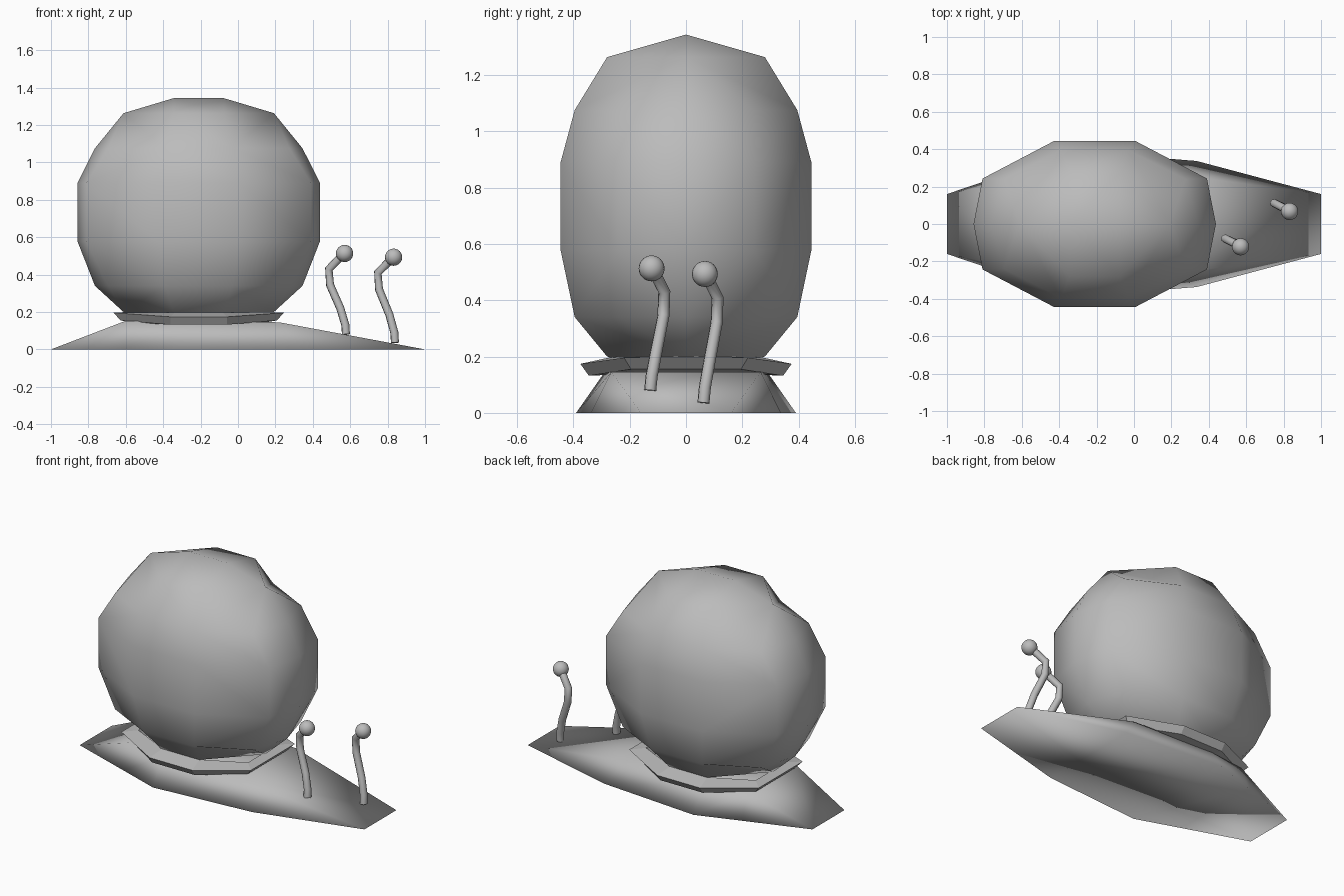
import bpy, bmesh
from mathutils import Vector

if "Cube" in bpy.data.objects:
    bpy.data.objects.remove(bpy.data.objects["Cube"])

grey = bpy.data.materials.new("plain_grey")
grey.diffuse_color = (0.5, 0.5, 0.5, 1)
grey.use_nodes = True
grey.node_tree.nodes["Principled BSDF"].inputs["Base Color"].default_value = grey.diffuse_color


def make_object(name, faces, smooth=True):
    """Weld a list of faces (each a list of points) into one object."""
    bm = bmesh.new()
    for pts in faces:
        bm.faces.new([bm.verts.new(p) for p in pts])
    bmesh.ops.remove_doubles(bm, verts=bm.verts, dist=0.0005)
    bmesh.ops.recalc_face_normals(bm, faces=bm.faces)
    for f in bm.faces:
        f.smooth = smooth
    me = bpy.data.meshes.new(name)
    bm.to_mesh(me)
    bm.free()
    me.materials.append(grey)
    ob = bpy.data.objects.new(name, me)
    bpy.context.collection.objects.link(ob)
    return ob


# Shell: one octant of points (x, y, level), mirrored to all sides
CX = -0.21
UPPER = {0: 0.89, 1: 1.075, 2: 1.263, 3: 1.343}
LOWER = {0: 0.577, 1: 0.34, 2: 0.2, 3: 0.125}
P = {"crown": (0.135, 0, 3), "crown_side": (0.135, 0.28, 2),
     "shoulder": (0.402, 0, 2), "rim_high": (0.555, 0, 1),
     "rim": (0.648, 0, 0), "rim_side": (0.60, 0.243, 0),
     "cheek": (0.485, 0.24, 1), "face_high": (0.18, 0.395, 1),
     "face": (0.215, 0.445, 0)}


def sp(key, sx, sy, levels):
    x, y, lv = P[key]
    return (CX + sx * x, sy * y, levels[lv])


shell = []
for sy in (1, -1):
    for levels in (UPPER, LOWER):
        for sx in (1, -1):
            for keys in (("crown", "shoulder", "crown_side"),
                         ("shoulder", "face_high", "crown_side"),
                         ("shoulder", "cheek", "face_high"),
                         ("shoulder", "rim_high", "cheek"),
                         ("rim_high", "rim", "rim_side", "cheek"),
                         ("face_high", "cheek", "rim_side", "face")):
                shell.append([sp(k, sx, sy, levels) for k in keys])
        # strips across the middle
        for a, b in (("crown", "crown_side"), ("crown_side", "face_high"),
                     ("face_high", "face")):
            shell.append([sp(a, -1, sy, levels), sp(a, 1, sy, levels),
                          sp(b, 1, sy, levels), sp(b, -1, sy, levels)])
    # upright band around the widest part
    band = [("rim", 1), ("rim_side", 1), ("face", 1),
            ("face", -1), ("rim_side", -1), ("rim", -1)]
    for (a, sa), (b, sb) in zip(band, band[1:]):
        shell.append([sp(a, sa, sy, LOWER), sp(b, sb, sy, LOWER),
                      sp(b, sb, sy, UPPER), sp(a, sa, sy, UPPER)])
make_object("shell", shell)

# Foot: closed wedge-ended body (ground x, half width, deck x, half width, z)
stations = [(-0.6, 0.296, -0.6, 0.24, 0.153),
            (-0.325, 0.39, -0.33, 0.285, 0.15),
            (0.335, 0.337, 0.22, 0.265, 0.145)]
sections = [[(gx, -gw, 0), (dx, -dw, z), (dx, dw, z), (gx, gw, 0)]
            for gx, gw, dx, dw, z in stations]
foot = []
for a, b in zip(sections, sections[1:]):
    for i in range(4):
        j = (i + 1) % 4
        foot.append([a[i], a[j], b[j], b[i]])
for s, x in ((sections[0], -1), (sections[-1], 1)):
    lo, hi = (x, -0.16, 0), (x, 0.16, 0)
    foot += [[s[0], s[1], lo], [s[1], s[2], hi, lo],
             [s[2], s[3], hi], [s[3], s[0], lo, hi]]
make_object("foot", foot)


# Collar: eight-sided lip around the base of the shell
def octagon(ex, ey, ez, mx, my, mz):
    quarter = [(ex, ey, ez), (mx, my, mz)]
    ring = []
    for sx, sy in [(1, 1), (-1, 1), (-1, -1), (1, -1)]:
        pts = quarter if sx * sy > 0 else quarter[::-1]
        ring += [(CX + sx * x, sy * y, z) for x, y, z in pts]
    return ring


rings = [octagon(0.36, 0.18, 0.145, 0.13, 0.27, 0.135),
         octagon(0.418, 0.195, 0.155, 0.15, 0.345, 0.132),
         octagon(0.455, 0.22, 0.196, 0.15, 0.375, 0.174),
         octagon(0.385, 0.15, 0.2, 0.13, 0.27, 0.197)]
collar = []
for k in range(4):
    a, b = rings[k], rings[(k + 1) % 4]
    for i in range(8):
        j = (i + 1) % 8
        collar.append([a[i], a[j], b[j], b[i]])
make_object("collar", collar, smooth=False)


# Eye stalks with round tips
def eye_stalk(side, path, tip):
    cu = bpy.data.curves.new(side + "_eye_stalk", "CURVE")
    cu.dimensions = "3D"
    cu.bevel_depth = 0.022
    cu.bevel_resolution = 2
    cu.use_fill_caps = True
    spline = cu.splines.new("POLY")
    spline.points.add(len(path) - 1)
    for pt, co in zip(spline.points, path):
        pt.co = (*co, 1)
    cu.materials.append(grey)
    ob = bpy.data.objects.new(side + "_eye_stalk", cu)
    bpy.context.collection.objects.link(ob)
    bpy.ops.mesh.primitive_uv_sphere_add(segments=20, ring_count=12,
                                         radius=0.046, location=tip)
    eye = bpy.context.object
    eye.name = side + "_eye"
    eye.data.materials.append(grey)
    bpy.ops.object.shade_smooth()


path = [(0.577, -0.127, 0.08), (0.574, -0.122, 0.13), (0.547, -0.105, 0.22),
        (0.492, -0.08, 0.345), (0.486, -0.077, 0.43), (0.56, -0.115, 0.505)]
tip = Vector((0.57, -0.122, 0.513))
shift = Vector((0.262, 0.189, -0.02))
eye_stalk("front", path, tip)
# the second stalk roots lower on the sloping deck
far = [Vector(p) + shift - Vector((0, 0, 0.03 * max(0, 1 - p[2] / 0.4)))
       for p in path]
eye_stalk("back", [tuple(p) for p in far], tip + shift)
